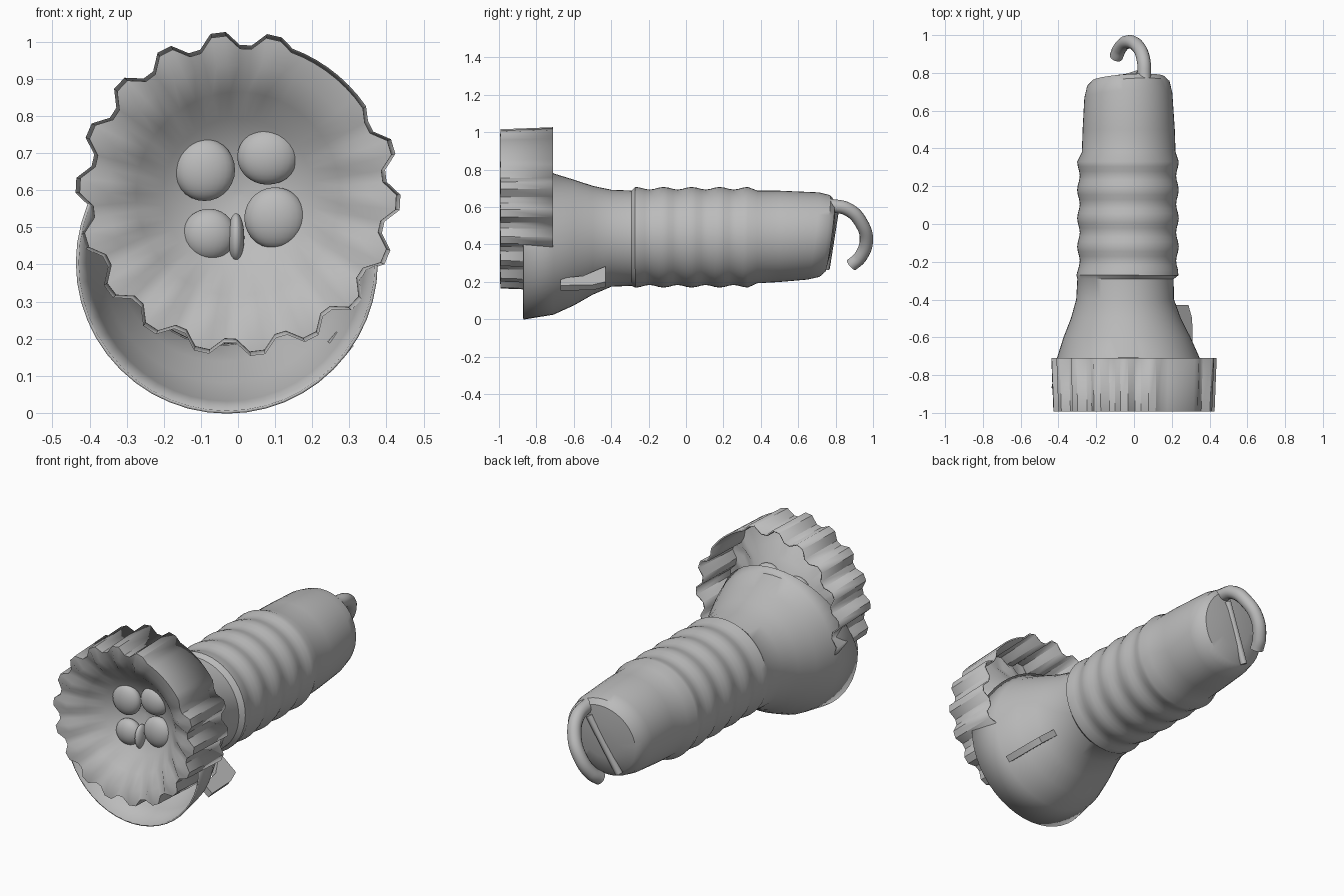
import bpy, bmesh, math
from mathutils import Vector

cube = bpy.data.objects.get("Cube")
if cube:
    bpy.data.objects.remove(cube, do_unlink=True)

grey = bpy.data.materials.new("plain_grey")
grey.use_nodes = True
COLOUR = (0.5, 0.5, 0.5, 1)
grey.diffuse_color = COLOUR
grey.node_tree.nodes["Principled BSDF"].inputs["Base Color"].default_value = COLOUR


def finish(name, bm, angle=35):
    bmesh.ops.recalc_face_normals(bm, faces=bm.faces)
    mesh = bpy.data.meshes.new(name)
    bm.to_mesh(mesh)
    bm.free()
    obj = bpy.data.objects.new(name, mesh)
    bpy.context.collection.objects.link(obj)
    mesh.materials.append(grey)
    bpy.ops.object.select_all(action='DESELECT')
    obj.select_set(True)
    bpy.context.view_layer.objects.active = obj
    bpy.ops.object.shade_smooth_by_angle(angle=math.radians(angle))
    return obj


def loft(name, rings, angle=35):
    """Skin a list of closed rings and cap the last one."""
    bm = bmesh.new()
    loops = [[bm.verts.new(p) for p in ring] for ring in rings]
    for a, b in zip(loops, loops[1:]):
        for i in range(len(a)):
            j = (i + 1) % len(a)
            bm.faces.new((a[i], a[j], b[j], b[i]))
    bm.faces.new(loops[-1])
    return finish(name, bm, angle)


def thicken(obj, amount):
    mod = obj.modifiers.new("wall", 'SOLIDIFY')
    mod.thickness = amount
    mod.offset = 0


# Hollow bell, ribbed handle and slanted tail: y, centre x, centre z, radius
stations = [(-0.87, -0.03, 0.405, 0.403), (-0.71, -0.03, 0.402, 0.374),
            (-0.6, -0.037, 0.41, 0.332), (-0.5, -0.043, 0.422, 0.287),
            (-0.4, -0.047, 0.433, 0.255), (-0.29, -0.045, 0.433, 0.251),
            (-0.27, -0.035, 0.438, 0.266)]
for k in range(1, 25):
    y = -0.27 + k * 0.025
    stations.append((y, -0.032, 0.438, 0.258 + 0.007 * math.cos(k * math.pi / 3)))
stations += [(0.38, -0.028, 0.44, 0.244), (0.5, -0.028, 0.443, 0.24),
             (0.68, -0.03, 0.445, 0.229), (0.74, -0.03, 0.445, 0.215),
             (0.765, -0.03, 0.445, 0.19), (0.778, -0.03, 0.445, 0.1),
             (0.78, -0.03, 0.445, 0.02)]
rings = []
for y, cx, cz, r in stations:
    ring = []
    for i in range(48):
        a = math.tau * i / 48
        x, z = cx + r * math.cos(a), cz + r * math.sin(a)
        shift = 0
        if y > 0.6:
            shift = (z - cz) * 0.13 + (x - cx) * 0.06
        elif y < -0.8:
            shift = max(0, z - cz) * 0.35
        ring.append((x, y + shift, z))
    rings.append(ring)
thicken(loft("bell_and_handle", rings), 0.008)

# Toothed head: the wall, funnel rim and reflector share one shell
TEETH = 18
CX, CZ = 0, 0.59


def head_ring(y, radius, tooth=0.0, wave=0.0):
    ring = []
    for i in range(TEETH * 4):
        a = math.tau * (i - 0.5) / (TEETH * 4) + math.radians(17)
        tip = 1 if i % 4 < 2 else 0
        if i // 4 in (1, 2):
            tip = 0.45
        r = radius + tooth * tip
        ring.append((CX + r * math.cos(a), y - wave * tip, CZ + r * math.sin(a)))
    return ring


head = loft("toothed_head", [
    head_ring(-0.71, 0.398, 0.036), head_ring(-0.99, 0.39, 0.034),
    head_ring(-0.965, 0.35, 0, 0.025), head_ring(-0.93, 0.277),
    head_ring(-0.86, 0.205), head_ring(-0.81, 0.1), head_ring(-0.795, 0.01)], 30)
thicken(head, 0.008)

# Bulbs set into the reflector: x, z, half width, half height
bulbs = [(-0.09, 0.655, 0.082, 0.084), (0.08, 0.69, 0.082, 0.075),
         (0.1, 0.525, 0.083, 0.083), (-0.078, 0.48, 0.072, 0.07),
         (-0.005, 0.473, 0.022, 0.065)]
for n, (x, z, w, h) in enumerate(bulbs):
    bm = bmesh.new()
    bmesh.ops.create_uvsphere(bm, u_segments=24, v_segments=14, radius=1)
    bmesh.ops.scale(bm, vec=(w, 0.045, h), verts=bm.verts)
    bmesh.ops.translate(bm, vec=(x, -0.835, z), verts=bm.verts)
    finish(f"bulb_{n + 1}", bm)

# Slide switch: a radial fin on the lower side of the bell
base = Vector((0.2, 0, 0.25))
out, side = Vector((0.77, 0, -0.64)), Vector((0.64, 0, 0.77)) * 0.018
outline = [(-0.67, 0.07), (-0.67, 0.13), (-0.5, 0.125),
           (-0.43, 0.1), (-0.43, -0.03), (-0.55, 0.05)]
bm = bmesh.new()
for sign in (1, -1):
    bm.faces.new([bm.verts.new(base + out * s + side * sign + Vector((0, y, 0)))
                  for y, s in outline])
bmesh.ops.bridge_loops(bm, edges=bm.edges[:])
finish("slide_switch", bm, 30)


# Hook and bar on the tail
def tube(name, points, radius, sides):
    curve = bpy.data.curves.new(name, 'CURVE')
    curve.dimensions = '3D'
    curve.bevel_depth = radius
    curve.bevel_resolution = sides
    curve.use_fill_caps = True
    spline = curve.splines.new('BEZIER')
    spline.bezier_points.add(len(points) - 1)
    for bp, p in zip(spline.bezier_points, points):
        bp.co = p
        bp.handle_left_type = bp.handle_right_type = 'AUTO'
    obj = bpy.data.objects.new(name, curve)
    bpy.context.collection.objects.link(obj)
    curve.materials.append(grey)


tube("tail_hook", [(0.055, 0.76, 0.61), (0.05, 0.87, 0.585), (0.02, 0.94, 0.51),
                   (-0.03, 0.964, 0.42), (-0.075, 0.93, 0.33),
                   (-0.095, 0.885, 0.29)], 0.036, 4)
tube("tail_bar", [(0.03, 0.797, 0.57), (-0.12, 0.75, 0.27)], 0.02, 1)
